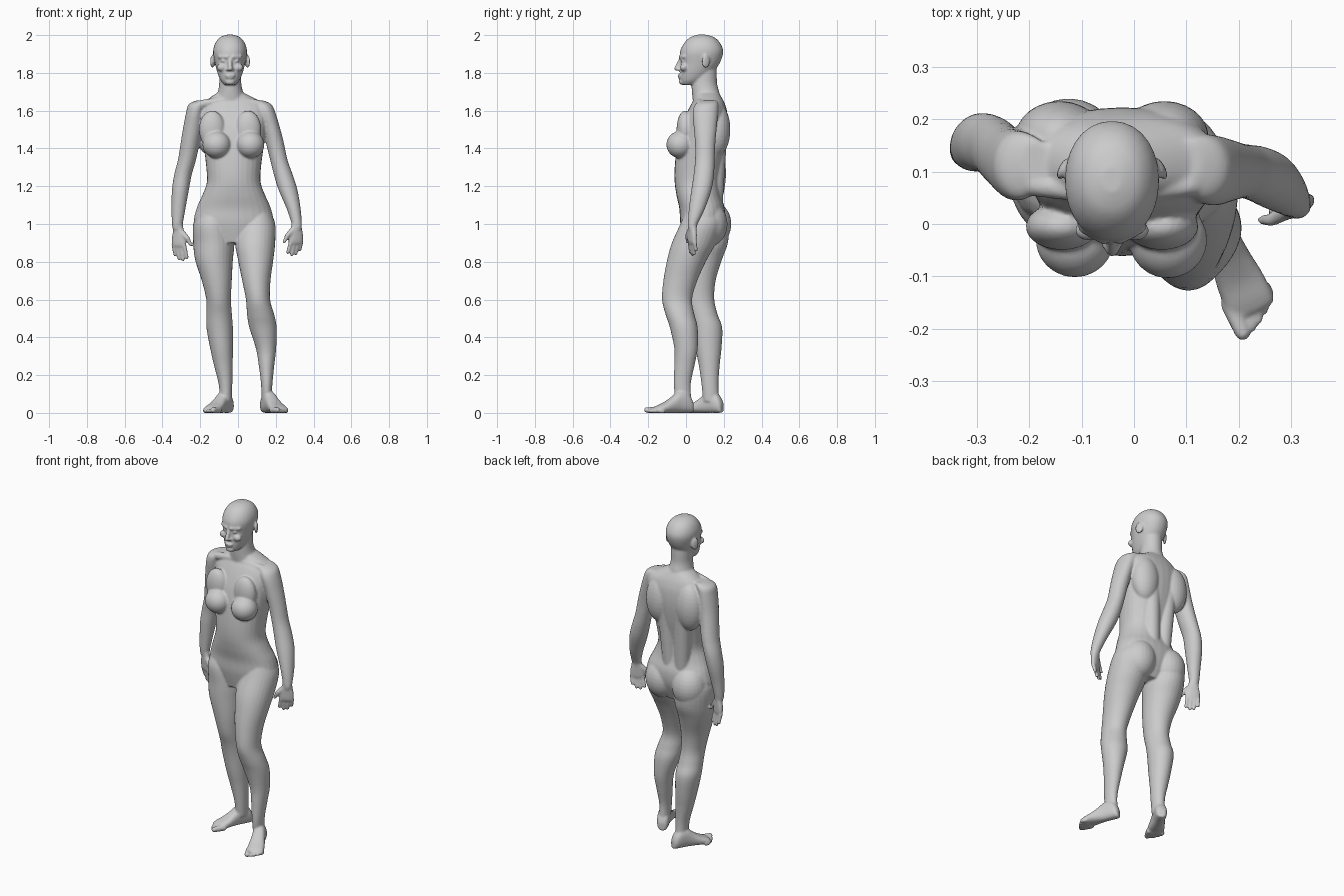
import bpy, bmesh, math
from mathutils import Vector, Matrix

bm = bmesh.new()
CX = -0.042  # centre line of head and chest


def skin(rings):
    """Closed skin over (centre, u, v, exponent) elliptical rings."""
    n, loops = 28, []
    for c, u, v, e in rings:
        loop = []
        for i in range(n):
            a = 2 * math.pi * i / n
            ca, sa = math.cos(a), math.sin(a)
            loop.append(bm.verts.new(c + u * math.copysign(abs(ca) ** e, ca)
                                     + v * math.copysign(abs(sa) ** e, sa)))
        loops.append(loop)
    faces = [bm.faces.new(loops[0][::-1]), bm.faces.new(loops[-1])]
    for p, q in zip(loops, loops[1:]):
        for i in range(n):
            j = (i + 1) % n
            faces.append(bm.faces.new((p[i], p[j], q[j], q[i])))
    bmesh.ops.recalc_face_normals(bm, faces=faces)


def refine(rows, k=4):
    """Catmull-Rom interpolation of the rows."""
    out = []
    for i in range(len(rows) - 1):
        p0, p1 = rows[max(i - 1, 0)], rows[i]
        p2, p3 = rows[i + 1], rows[min(i + 2, len(rows) - 1)]
        for s in range(k):
            t = s / k
            out.append([0.5 * (2 * b + (c - a) * t + (2 * a - 5 * b + 4 * c - d) * t * t
                               + (3 * b - a - 3 * c + d) * t ** 3)
                        for a, b, c, d in zip(p0, p1, p2, p3)])
    return out + [list(rows[-1])]


def loft(rows, e=1.0):
    """Stack of level ellipses: x min, x max, y min, y max, z."""
    skin([(Vector(((a + b) / 2, (c + d) / 2, z)), Vector(((b - a) / 2, 0, 0)),
           Vector((0, (d - c) / 2, 0)), e) for a, b, c, d, z in refine(rows)])


def capsule(p, q, r0, r1):
    """Round-ended tapered limb from p to q."""
    p, q = Vector(p), Vector(q)
    d = (q - p).normalized()
    u = d.orthogonal().normalized()
    v = d.cross(u)
    rings = []
    for c, r, angles in ((p, r0, (-80, -50, -25, 0)), (q, r1, (0, 25, 50, 80))):
        for a in angles:
            a = math.radians(a)
            rings.append((c + d * r * math.sin(a), u * r * math.cos(a), v * r * math.cos(a), 1))
    skin(rings)


def ball(c, r, rot=0.0):
    m = Matrix.Translation(c) @ Matrix.Rotation(rot, 4, 'Z') @ Matrix.Diagonal((*r, 1))
    bmesh.ops.create_uvsphere(bm, u_segments=24, v_segments=16, radius=1, matrix=m)


# torso
loft([(-.16, .13, -.01, .16, .90), (-.23, .185, -.03, .2, 1.0), (-.22, .175, -.035, .205, 1.08),
      (-.19, .145, -.05, .185, 1.15), (-.165, .12, -.06, .178, 1.22), (-.168, .122, -.06, .19, 1.3),
      (-.18, .135, -.05, .21, 1.4), (-.195, .15, -.03, .222, 1.5), (-.205, .165, .0, .22, 1.58),
      (-.19, .15, .025, .208, 1.63), (-.155, .09, .045, .192, 1.665), (-.1, .02, .05, .17, 1.7)], .9)
# neck
loft([(-.14, .06, .04, .185, 1.62), (-.11, .03, .032, .178, 1.69), (-.1, .018, .03, .165, 1.74),
      (-.1, .016, .04, .163, 1.8), (-.1, .016, .05, .16, 1.86)])
# buttocks, breasts and back muscles
ball((-.125, .14, 1.0), (.1, .1, .12))
ball((.07, .12, 1.0), (.1, .1, .12))
ball((-.113, -.03, 1.42), (.075, .072, .072))
ball((.065, -.03, 1.42), (.075, .074, .072))
for s in (-1, 1):
    ball((CX + s * .095, -.005, 1.5), (.07, .045, .1))
    ball((CX + s * .1, .165, 1.5), (.085, .07, .14))
    capsule((CX + s * .04, .15, 1.12), (CX + s * .06, .17, 1.5), .045, .05)
    capsule((CX + s * .01, .055, 1.66), (CX + s * .15, .075, 1.635), .018, .022)

# head
loft([(CX - .03, CX + .03, -.018, .04, 1.737), (CX - .05, CX + .05, -.03, .09, 1.76),
      (CX - .067, CX + .067, -.033, .14, 1.8), (CX - .08, CX + .08, -.03, .178, 1.85),
      (CX - .09, CX + .09, -.032, .197, 1.91), (CX - .08, CX + .08, -.012, .183, 1.955),
      (CX - .055, CX + .055, .02, .152, 1.987), (CX - .02, CX + .02, .06, .11, 2.002)], .95)
# nose, lips and chin
capsule((CX, -.028, 1.872), (CX, -.05, 1.822), .009, .013)
ball((CX, -.034, 1.787), (.026, .011, .006))
ball((CX, -.032, 1.775), (.022, .011, .007))
ball((CX, -.02, 1.752), (.026, .018, .016))
for s in (-1, 1):
    # nostrils, brows, cheeks and ears
    ball((CX + s * .013, -.037, 1.818), (.009, .011, .008))
    capsule((CX + s * .015, -.03, 1.884), (CX + s * .056, -.008, 1.886), .010, .010)
    ball((CX + s * .045, -.012, 1.828), (.026, .02, .02))
    ball((CX + s * .035, -.019, 1.863), (.014, .011, .007))
    ball((CX + s * .093, .105, 1.86), (.009, .024, .035), s * .45)

# legs
loft([(.125, .178, -.055, .03, .06), (.122, .182, -.065, .025, .15), (.11, .192, -.062, .045, .25),
      (.095, .202, -.062, .062, .34), (.06, .205, -.085, .062, .45), (.048, .192, -.108, .045, .52),
      (.042, .17, -.127, .032, .6), (.022, .172, -.12, .06, .7), (.0, .187, -.1, .11, .81),
      (-.015, .197, -.075, .16, .9), (.0, .197, -.03, .19, 1.0), (.04, .17, .0, .165, 1.07)])
loft([(-.097, -.033, .09, .175, .06), (-.102, -.03, .082, .172, .15), (-.127, -.028, .068, .178, .25),
      (-.147, -.027, .05, .188, .34), (-.167, -.027, .033, .192, .45), (-.167, -.032, .018, .168, .52),
      (-.168, -.037, -.007, .15, .6), (-.192, -.033, -.022, .157, .7), (-.227, -.027, -.03, .19, .81),
      (-.237, -.02, -.03, .222, .9), (-.237, -.04, -.03, .225, 1.0), (-.2, -.06, .0, .195, 1.07)])


def foot(heel, toe, side):
    heel, toe = Vector((*heel, 0)), Vector((*toe, 0))
    d = (toe - heel).normalized()
    out = Vector((-d.y, d.x, 0)) * side   # towards the little toe
    rows = [(0, .018, .05), (.012, .03, .08), (.04, .035, .11), (.08, .036, .115), (.12, .04, .085),
            (.16, .046, .058), (.2, .047, .04), (.222, .042, .028)]
    skin([(heel + d * t + Vector((0, 0, h / 2)), out * w, Vector((0, 0, h / 2)), .85)
          for t, w, h in refine(rows)])
    for i in range(5):
        r = .015 if i == 0 else .011 - .0005 * i
        base = heel + out * (-.034 + .0185 * i - (.002 if i == 0 else 0)) + Vector((0, 0, r))
        capsule(base + d * .19, base + d * (.25 - .0015 * i - .0022 * i * i), r + .003, r)


foot((.138, .035), (.243, -.2), 1)
foot((-.042, .192), (-.165, -.03), -1)

# arms
loft([(.07, .13, .08, .16, 1.655), (.08, .175, .05, .17, 1.635), (.1, .198, .035, .17, 1.59),
      (.13, .225, .042, .162, 1.5), (.15, .245, .048, .155, 1.42), (.17, .262, .048, .152, 1.34),
      (.19, .29, .04, .148, 1.26), (.215, .315, .028, .135, 1.18), (.258, .332, .015, .1, 1.08),
      (.284, .338, .01, .062, 1.0), (.288, .335, .012, .055, .97)])
loft([(-.215, -.155, .08, .16, 1.655), (-.26, -.165, .05, .175, 1.635), (-.275, -.18, .045, .18, 1.59),
      (-.292, -.19, .06, .185, 1.5), (-.305, -.205, .075, .195, 1.42), (-.318, -.222, .09, .207, 1.34),
      (-.338, -.245, .1, .212, 1.26), (-.35, -.26, .1, .203, 1.18), (-.352, -.278, .105, .18, 1.08),
      (-.35, -.292, .11, .165, 1.0), (-.345, -.295, .115, .16, .97)])


def hand(wrist, s, drop):
    """Palm, four fingers and a thumb; s is the side."""
    w = Vector(wrist)
    across = Vector((s * .9, .42, 0)).normalized()   # thumb side to little finger
    thick = Vector((-across.y, across.x, 0))
    rows = [(.02, .024, .021, 0), (-.02, .03, .02, -.003), (-.06, .04, .018, -.005),
            (-.09, .041, .016, -.006), (-.105, .034, .012, -.006)]
    skin([(w + across * o + Vector((0, 0, z)), across * a, thick * b, .85)
          for z, a, b, o in refine(rows)])
    for i in range(4):
        base = w + across * (-.036 + .0205 * i) + Vector((0, 0, -.095))
        length = (.068, .08, .075, .055)[i] + drop
        tip = base + Vector((-s * .012, .006, -length)) + across * (.003 * (i - 1.5))
        capsule(base, tip, .0115, .009)
    root = w + across * -.022 + Vector((0, 0, -.03))
    mid = w + across * -.055 + Vector((0, -.004, -.06))
    capsule(root, mid, .017, .013)
    capsule(mid, mid + Vector((-s * .018, 0, -.035)), .013, .009)


hand((.312, .035, 1.0), 1, -.012)
hand((-.318, .138, .985), -1, .0)

# fuse every part into one smooth skin
mesh = bpy.data.meshes.new("human_body")
bm.to_mesh(mesh)
bm.free()
body = bpy.data.objects.new("human_body", mesh)
bpy.context.collection.objects.link(body)
remesh = body.modifiers.new("fuse", 'REMESH')
remesh.mode = 'VOXEL'
remesh.voxel_size = .0055
remesh.use_smooth_shade = True
smooth = body.modifiers.new("soften", 'SMOOTH')
smooth.factor = .5
smooth.iterations = 7
